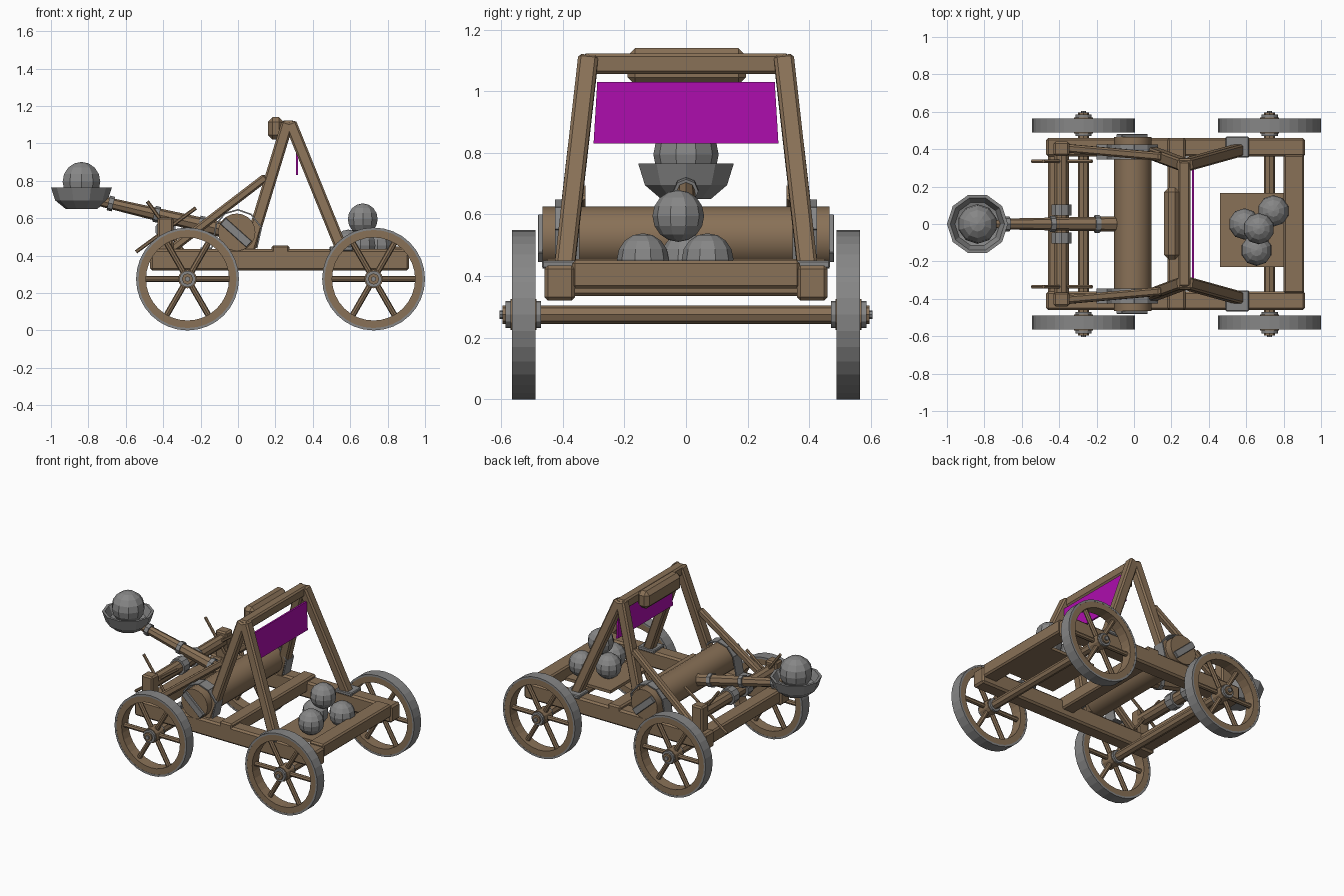
import bpy, bmesh, math
from mathutils import Vector, Matrix

if "Cube" in bpy.data.objects:
    bpy.data.objects.remove(bpy.data.objects["Cube"])


def material(name, rgb):
    m = bpy.data.materials.new(name)
    m.use_nodes = True
    m.diffuse_color = (*rgb, 1)
    m.node_tree.nodes["Principled BSDF"].inputs["Base Color"].default_value = (*rgb, 1)
    return m


WOOD = material("brown wood", (0.25, 0.165, 0.095))
METAL = material("grey metal", (0.24, 0.24, 0.24))
CLOTH = material("magenta cloth", (0.42, 0.004, 0.42))


def finish(name, bm, mat, bevel=0, smooth=False):
    bmesh.ops.recalc_face_normals(bm, faces=bm.faces)
    for f in bm.faces:
        f.smooth = smooth and len(f.verts) == 4
    me = bpy.data.meshes.new(name)
    bm.to_mesh(me)
    bm.free()
    me.materials.append(mat)
    ob = bpy.data.objects.new(name, me)
    bpy.context.collection.objects.link(ob)
    if bevel:
        b = ob.modifiers.new("chamfer", 'BEVEL')
        b.width = bevel
        b.segments = 1
    return ob


def box(name, x, y, z, mat=WOOD, bevel=0.01):
    """Axis-aligned box from three (low, high) ranges."""
    bm = bmesh.new()
    mid = Vector([(a + b) / 2 for a, b in (x, y, z)])
    size = [abs(b - a) for a, b in (x, y, z)]
    bmesh.ops.create_cube(bm, size=1, matrix=Matrix.Translation(mid) @ Matrix.Diagonal((*size, 1)))
    return finish(name, bm, mat, bevel)


def beam(name, p, q, wide, deep, mat=WOOD, bevel=0.01):
    """Square timber between two points, its depth lying near the y axis."""
    p, q = Vector(p), Vector(q)
    d = (q - p).normalized()
    side = Vector((0, 1, 0)).cross(d).normalized()
    rot = Matrix((side, d.cross(side), d)).transposed().to_4x4()
    bm = bmesh.new()
    bmesh.ops.create_cube(bm, size=1, matrix=Matrix.Translation((p + q) / 2) @ rot
                          @ Matrix.Diagonal((wide, deep, (q - p).length, 1)))
    return finish(name, bm, mat, bevel)


def rod(name, p, q, r0, r1=None, n=8, mat=WOOD, smooth=False):
    """Round bar or cone between two points."""
    p, q = Vector(p), Vector(q)
    rot = (q - p).to_track_quat('Z', 'Y').to_matrix().to_4x4()
    bm = bmesh.new()
    bmesh.ops.create_cone(bm, cap_ends=True, segments=n, radius1=r0,
                          radius2=r0 if r1 is None else r1, depth=(q - p).length,
                          matrix=Matrix.Translation((p + q) / 2) @ rot)
    return finish(name, bm, mat, smooth=smooth)


def lathe(name, profile, place, n, mat, closed=False, smooth=False):
    """Spin (radius, height) points about local z."""
    bm = bmesh.new()
    rings = [[bm.verts.new((r * math.cos(a), r * math.sin(a), h)) for r, h in profile]
             for a in (math.tau * i / n for i in range(n))]
    k = len(profile)
    for i in range(n):
        a, b = rings[i], rings[(i + 1) % n]
        for j in range(k if closed else k - 1):
            bm.faces.new((a[j], b[j], b[(j + 1) % k], a[(j + 1) % k]))
    bmesh.ops.remove_doubles(bm, verts=bm.verts, dist=1e-5)
    bm.transform(place)
    return finish(name, bm, mat, smooth=smooth)


def ball(name, centre, r):
    bm = bmesh.new()
    bmesh.ops.create_uvsphere(bm, u_segments=10, v_segments=8, radius=r,
                              matrix=Matrix.Translation(centre))
    return finish(name, bm, METAL)


def band(r0, r1, half):
    return [(r0, -half), (r1, -half), (r1, half), (r0, half)]


# Wheels and axles
AXLE_Z = 0.275
for end, x in (("rear", -0.27), ("front", 0.725)):
    rod(end + "_axle", (x, -0.595, AXLE_Z), (x, 0.595, AXLE_Z), 0.03)
    for side, s in (("left", 1), ("right", -1)):
        tag = f"{end}_{side}_"
        place = Matrix.Translation((x, s * 0.527, AXLE_Z)) @ Matrix.Rotation(math.pi / 2, 4, 'X')
        lathe(tag + "wheel_rim", band(0.222, 0.266, 0.037), place, 32, WOOD, True)
        lathe(tag + "wheel_tyre", band(0.262, 0.275, 0.038), place, 32, METAL, True)
        rod(tag + "hub", (x, s * 0.485, AXLE_Z), (x, s * 0.57, AXLE_Z), 0.05, n=12)
        for y0, y1 in ((0.47, 0.49), (0.565, 0.585)):
            rod(tag + "hub_ring", (x, s * y0, AXLE_Z), (x, s * y1, AXLE_Z), 0.044, n=12, mat=METAL)
        rod(tag + "axle_pin", (x, s * 0.59, AXLE_Z), (x, s * 0.605, AXLE_Z), 0.014, mat=METAL)
        for i in range(6):
            a = i * math.pi / 3
            u = Vector((math.cos(a), 0, math.sin(a)))
            c = Vector((x, s * 0.527, AXLE_Z))
            rod(tag + "spoke", c + u * 0.04, c + u * 0.23, 0.016)

# Chassis cross members and ammunition tray
box("front_cross_beam", (0.80, 0.91), (-0.37, 0.37), (0.36, 0.45))
box("middle_cross_beam", (0.18, 0.275), (-0.46, 0.46), (0.365, 0.455))
box("rear_cross_beam", (-0.46, -0.36), (-0.37, 0.37), (0.335, 0.425))
box("ammunition_tray", (0.46, 0.82), (-0.23, 0.165), (0.36, 0.38), bevel=0)

# Parts mirrored on both sides
for side, s in (("left", 1), ("right", -1)):
    box(side + "_rail", (-0.47, 0.915), (s * 0.36, s * 0.46), (0.32, 0.435), bevel=0.012)
    beam(side + "_rear_leg", (0.055, s * 0.395, 0.42), (0.265, s * 0.317, 1.11), 0.065, 0.065)
    beam(side + "_front_leg", (0.56, s * 0.395, 0.42), (0.28, s * 0.317, 1.11), 0.065, 0.065)
    beam(side + "_brace", (-0.36, s * 0.405, 0.43), (0.15, s * 0.36, 0.82), 0.045, 0.045)
    box(side + "_leg_shoe", (0.49, 0.615), (s * 0.355, s * 0.467), (0.425, 0.45), METAL, 0.005)
    box(side + "_winch_post", (-0.43, -0.345), (s * 0.365, s * 0.44), (0.42, 0.605))
    # Metal strap over the drum
    path = [(-0.2, 0.44), (-0.14, 0.44), (-0.115, 0.57), (-0.07, 0.625), (0, 0.645),
            (0.07, 0.62), (0.125, 0.55), (0.1, 0.44)]
    for (xa, za), (xb, zb) in zip(path, path[1:]):
        beam(side + "_drum_strap", (xa, s * 0.385, za), (xb, s * 0.385, zb), 0.008, 0.08, METAL, 0)
    beam(side + "_drum_lock", (-0.08, s * 0.469, 0.585), (0.06, s * 0.469, 0.46), 0.045, 0.024, METAL, 0.003)
    # Crossed winch handles
    rod(side + "_handle_a", (-0.545, s * 0.335, 0.42), (-0.225, s * 0.335, 0.655), 0.01, n=6)
    rod(side + "_handle_b", (-0.485, s * 0.335, 0.69), (-0.29, s * 0.335, 0.42), 0.01, n=6)
    rod(side + "_winch_band", (-0.387, s * 0.045, 0.54), (-0.387, s * 0.105, 0.54), 0.056, n=10, mat=METAL)

# Torsion drum and winch roller
rod("torsion_drum", (-0.007, -0.465, 0.525), (-0.007, 0.465, 0.525), 0.1, n=20, smooth=True)
rod("winch_roller", (-0.387, -0.4, 0.54), (-0.387, 0.4, 0.54), 0.042, n=10)

# Top beam, padded stop and cloth
box("top_beam", (0.235, 0.302), (-0.335, 0.335), (1.055, 1.122))
box("stop_pad", (0.16, 0.245), (-0.19, 0.195), (1.02, 1.14), bevel=0.025)
cloth = box("cloth_banner", (0.31, 0.322), (-0.3, 0.3), (0.83, 1.03), CLOTH, 0)
for v in cloth.data.vertices:
    if v.co.z > 0.9:
        v.co.y *= 0.96

# Throwing arm with metal rings
root, tip = Vector((-0.05, 0, 0.53)), Vector((-0.75, 0, 0.695))
rod("throwing_arm", root, tip, 0.042, 0.028)
for t, r in ((0.21, 0.047), (0.55, 0.043), (0.9, 0.04)):
    c, d = root.lerp(tip, t), (tip - root).normalized() * 0.014
    rod("arm_ring", c - d, c + d, r, mat=METAL)

# Bowl and loaded shot
lathe("bowl", [(0, 0.65), (0.085, 0.65), (0.14, 0.695), (0.163, 0.765),
               (0.145, 0.765), (0.12, 0.71), (0, 0.68)],
      Matrix.Translation((-0.837, 0, 0)), 10, METAL)
ball("loaded_shot", (-0.837, 0, 0.795), 0.106)

# Spare shot pile
for c in ((0.59, 0, 0.455), (0.655, -0.14, 0.455), (0.745, 0.07, 0.455), (0.667, -0.025, 0.595)):
    ball("spare_shot", c, 0.084)
